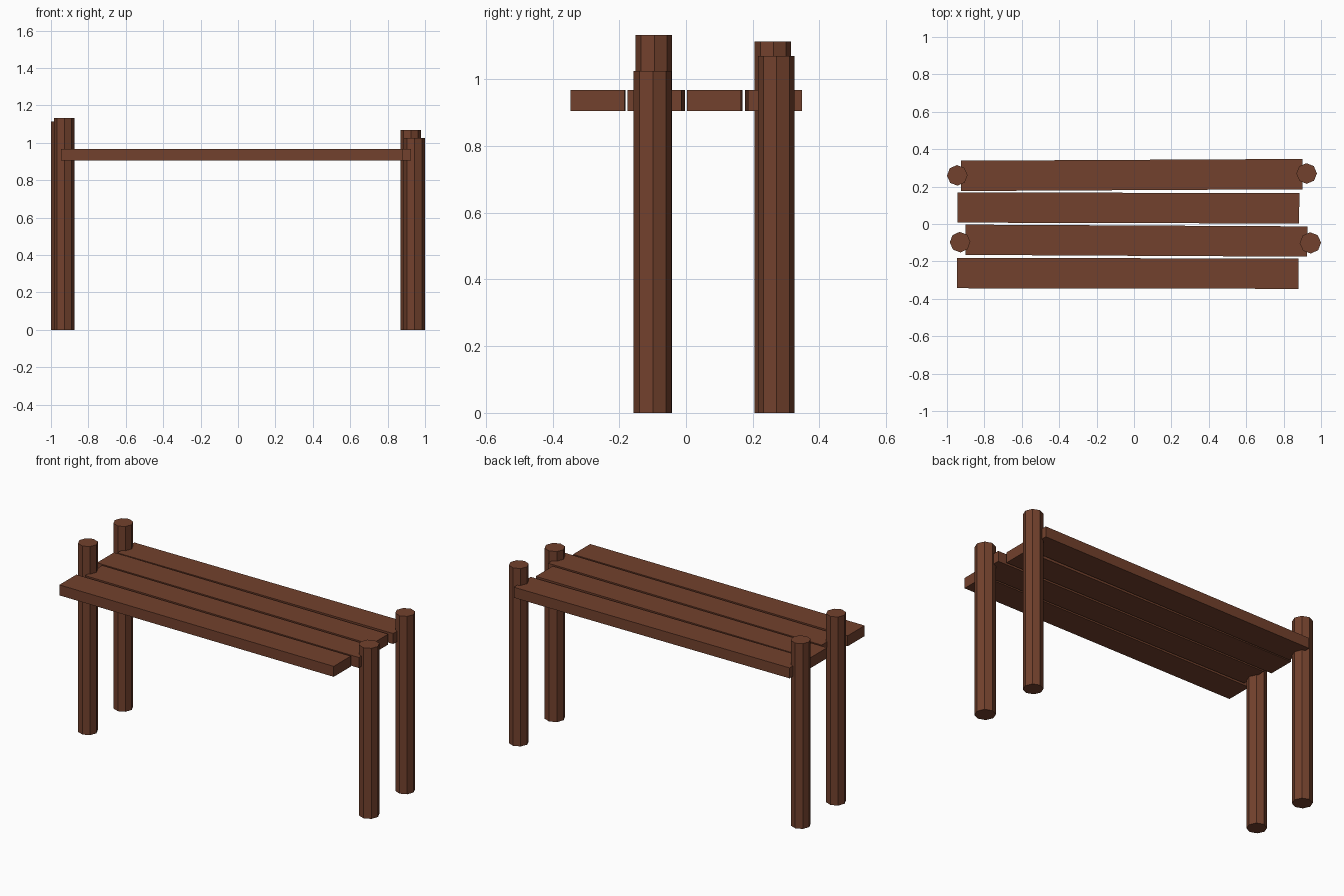
import bpy, math

if "Cube" in bpy.data.objects:
    bpy.data.objects.remove(bpy.data.objects["Cube"])

wood = bpy.data.materials.new("reddish_brown_wood")
wood.diffuse_color = (0.17, 0.053, 0.026, 1)
wood.use_nodes = True
wood.node_tree.nodes["Principled BSDF"].inputs["Base Color"].default_value = wood.diffuse_color


def finish(name):
    ob = bpy.context.object
    ob.name = name
    ob.data.materials.append(wood)
    return ob


def post(name, x, y, height, radius, turn):
    bpy.ops.mesh.primitive_cylinder_add(
        vertices=8, radius=radius, depth=height,
        location=(x, y, height / 2), rotation=(0, 0, math.radians(turn)))
    finish(name)


def plank(name, x, y, turn):
    bpy.ops.mesh.primitive_cube_add(
        size=1, location=(x, y, 0.936), rotation=(0, 0, math.radians(turn)))
    ob = finish(name)
    ob.scale = (1.827, 0.162, 0.063)


# Octagonal log posts of uneven height
post("front_left_post", -0.930, -0.097, 1.133, 0.055, 2)
post("back_left_post", -0.945, 0.260, 1.113, 0.055, 2)
post("front_right_post", 0.943, -0.101, 1.025, 0.057, 2)
post("back_right_post", 0.923, 0.270, 1.069, 0.055, 1)

# Seat planks, each slightly shifted and turned
plank("seat_plank_1", -0.034, -0.264, -0.1)
plank("seat_plank_2", 0.013, -0.089, -0.3)
plank("seat_plank_3", -0.030, 0.086, -0.15)
plank("seat_plank_4", -0.012, 0.262, 0.3)
